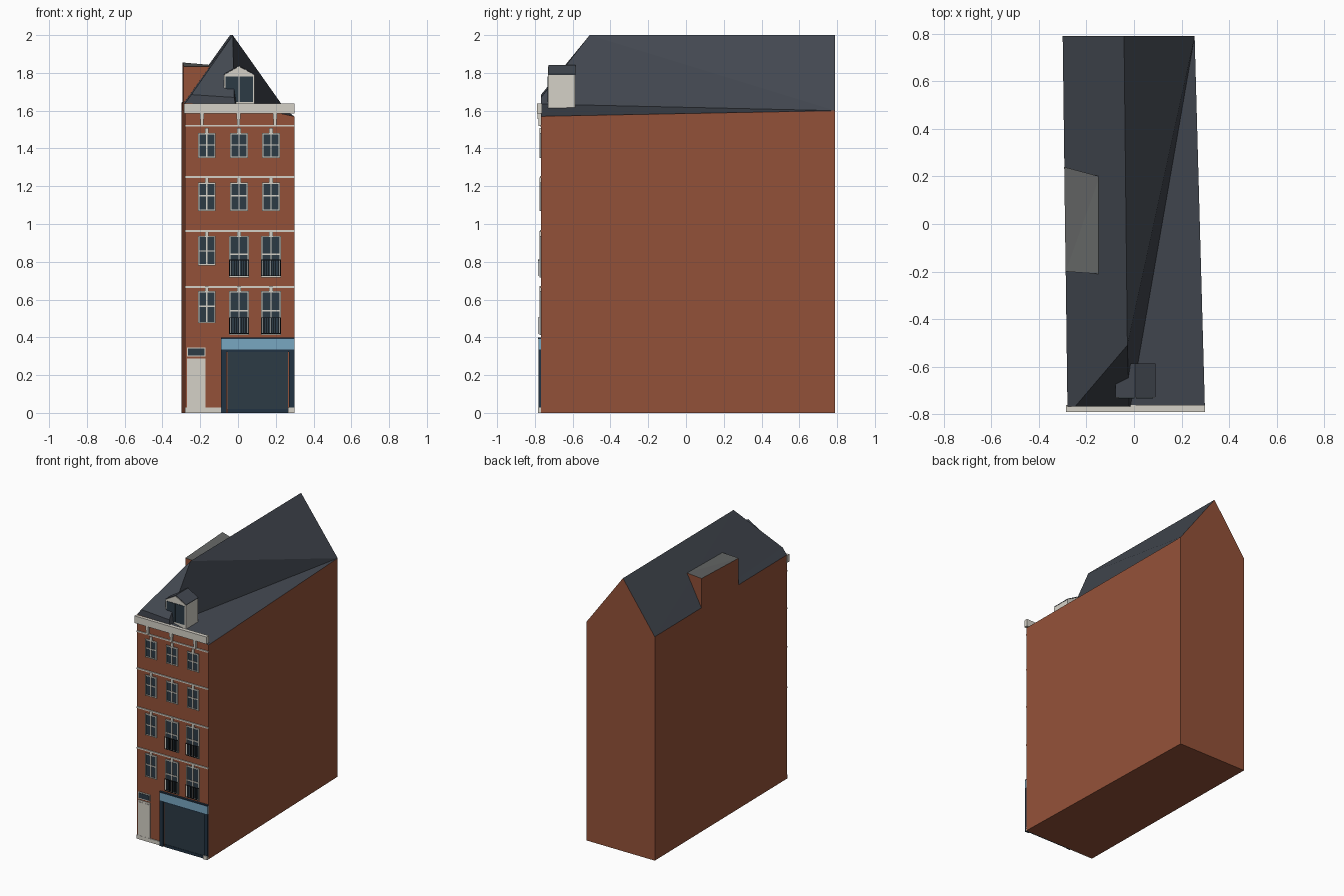
import bpy

if "Cube" in bpy.data.objects:
    bpy.data.objects.remove(bpy.data.objects["Cube"])


def material(name, rgb):
    m = bpy.data.materials.new(name)
    m.diffuse_color = [(c / 255) ** 2.2 for c in rgb] + [1]
    m.use_nodes = True
    m.node_tree.nodes["Principled BSDF"].inputs["Base Color"].default_value = m.diffuse_color
    return m


BRICK = material("brick", (146, 82, 59))
SLATE = material("slate", (69, 74, 82))
LEAD = material("lead", (100, 102, 101))
CREAM = material("cream", (212, 208, 198))
GLASS = material("glass", (48, 61, 71))
NAVY = material("navy", (38, 54, 68))
BLUE = material("blue", (120, 166, 192))
IRON = material("iron", (32, 35, 38))


def mesh(name, verts, faces, mat):
    me = bpy.data.meshes.new(name)
    me.from_pydata(verts, [], faces)
    me.materials.append(mat)
    ob = bpy.data.objects.new(name, me)
    bpy.context.collection.objects.link(ob)
    return ob


def boxes(name, mat, items):
    """One object made of boxes (x0, x1, y0, y1, z0, z1)."""
    verts, faces = [], []
    for x0, x1, y0, y1, z0, z1 in items:
        n = len(verts)
        verts += [(x, y, z) for z in (z0, z1)
                  for x, y in ((x0, y0), (x1, y0), (x1, y1), (x0, y1))]
        faces += [[n + i for i in f] for f in
                  ((3, 2, 1, 0), (4, 5, 6, 7), (0, 1, 5, 4),
                   (1, 2, 6, 5), (2, 3, 7, 6), (3, 0, 4, 7))]
    return mesh(name, verts, faces, mat)


def prism(name, mat, profile, y0, y1):
    """Extrude a counter-clockwise (x, z) profile along y."""
    n = len(profile)
    verts = [(x, y, z) for y in (y0, y1) for x, z in profile]
    faces = [list(range(n)), list(range(2 * n - 1, n - 1, -1))]
    faces += [[i, i + n, (i + 1) % n + n, (i + 1) % n] for i in range(n)]
    return mesh(name, verts, faces, mat)


# Main corners of the tapering shell
F, B = -0.767, 0.79
P = dict(
    fl=(-0.28, F, 0), fr=(0.298, F, 0), br=(0.255, B, 0), bl=(-0.30, B, 0),
    FL=(-0.28, F, 1.64), FR=(0.298, F, 1.57), BR=(0.255, B, 1.60),
    BL=(-0.30, B, 1.64), step_low=(-0.015, F, 1.635),
    step_top=(-0.02, F, 1.67), hip=(-0.247, F, 1.685),
    ridge_f=(-0.028, -0.51, 2.0), ridge_b=(-0.042, B, 2.0))


def shell(name, mat, *polys):
    keys = sorted({k for p in polys for k in p.split()})
    return mesh(name, [P[k] for k in keys],
                [[keys.index(k) for k in p.split()] for p in polys], mat)


# Brick walls and asymmetric hipped roof
shell("walls", BRICK, "bl br fr fl", "fl fr FR step_low FL",
      "fr br BR FR", "br bl BL ridge_b BR", "bl fl FL BL")
shell("main_roof", SLATE, "FL step_low step_top hip", "hip step_top ridge_f",
      "FR BR step_low", "step_low BR step_top", "step_top BR ridge_f",
      "BR ridge_b ridge_f", "BL FL hip", "BL hip ridge_f", "BL ridge_f ridge_b")

# Brick wall dormer on the left side with a lead flat roof
foot = [(-0.2875, -0.20, 1.835), (-0.148, -0.21, 1.835),
        (-0.145, 0.20, 1.842), (-0.2935, 0.24, 1.855)]
low = [(x, y, 1.60) for x, y, z in foot]
mesh("side_dormer_walls", low + foot,
     [(i, (i + 1) % 4, (i + 1) % 4 + 4, i + 4) for i in range(4)] + [(3, 2, 1, 0)], BRICK)
mesh("side_dormer_roof", foot, [(0, 1, 2), (0, 2, 3)], LEAD)

# Front roof dormer
prism("front_dormer", CREAM, [(-0.075, 1.60), (0.088, 1.60), (0.088, 1.79),
                              (0.005, 1.835), (-0.075, 1.79)], -0.73, -0.588)
prism("front_dormer_roof", SLATE, [(-0.077, 1.790), (0.005, 1.836), (0.090, 1.790),
                                   (0.090, 1.794), (0.005, 1.841), (-0.077, 1.794)],
      -0.727, -0.586)
boxes("front_dormer_glass", GLASS, [(-0.065, 0.003, -0.733, -0.72, 1.645, 1.782),
                                    (0.008, 0.079, -0.733, -0.72, 1.645, 1.782)])

# Cornice, brackets, string courses and plinth
boxes("cornice", CREAM, [(-0.285, 0.298, -0.79, F + 0.005, 1.585, 1.637)])
boxes("cornice_brackets", CREAM,
      [(x - s, x + s, -y, F, z, 1.59) for x in (-0.19, 0.003, 0.195)
       for s, y, z in ((0.011, 0.786, 1.555), (0.008, 0.780, 1.52))])
boxes("string_courses", CREAM,
      [(-0.28, 0.298, -0.774, F, z - 0.005, z + 0.005) for z in (0.667, 0.963, 1.248, 1.52)])
boxes("plinth", CREAM, [(-0.281, -0.09, -0.773, F, 0, 0.028),
                        (0.265, 0.298, -0.784, F, 0, 0.028)])

# Windows: bottom, top, crossbar height, column, half width
columns = (-0.165, 0.005, 0.175)
windows = [(1.35, 1.482, 1.418, x, 0.047) for x in columns]
windows += [(1.07, 1.22, 1.15, x, 0.047) for x in columns]
for top, short, tall, bar in ((0.937, 0.78, 0.718, 0.84), (0.645, 0.475, 0.412, 0.54)):
    windows.append((short, top, top - 0.08, columns[0], 0.047))
    windows += [(tall, top, bar, x, 0.052) for x in columns[1:]]

panes, bars, keys, rails = [], [], [], []
t = 0.007
for z0, z1, zc, x, w in windows:
    panes.append((x - w, x + w, -0.770, F, z0, z1))
    for c in (x - w + t / 2, x, x + w - t / 2):
        bars.append((c - t / 2, c + t / 2, -0.776, F, z0, z1))
    for c in (z0 + t / 2, zc, z1 - t / 2):
        bars.append((x - w, x + w, -0.775, F, c - t / 2, c + t / 2))
    keys.append((x - 0.01, x + 0.01, -0.775, F, z1, z1 + 0.026))
    if w > 0.05:  # balcony railing on the tall windows
        for z in (z0 + 0.008, z0 + 0.092):
            rails.append((x - w, x + w, -0.784, -0.781, z - 0.002, z + 0.002))
        for i in range(9):
            c = x - w + 0.002 + i * (2 * w - 0.004) / 8
            rails.append((c - 0.0015, c + 0.0015, -0.784, -0.781, z0 + 0.006, z0 + 0.094))
        for s in (-1, 1):
            c = x + s * (w - 0.002)
            rails.append((c - 0.002, c + 0.002, -0.784, F, z0 + 0.090, z0 + 0.094))
boxes("window_glass", GLASS, panes)
boxes("window_frames", CREAM, bars)
boxes("keystones", CREAM, keys)
boxes("balcony_railings", IRON, rails)

# Entrance door with transom light
boxes("door", CREAM, [(-0.27, -0.172, -0.772, F, 0.0, 0.288),
                      (-0.262, -0.224, -0.775, F, 0.03, 0.275),
                      (-0.218, -0.180, -0.775, F, 0.03, 0.275)])
boxes("transom_frame", CREAM, [(-0.27, -0.172, -0.772, F, 0.298, 0.347)])
boxes("transom_glass", GLASS, [(-0.264, -0.178, -0.774, F, 0.304, 0.341)])

# Shop front
boxes("shop_frame", NAVY, [(-0.09, -0.062, -0.780, F, 0, 0.335),
                           (0.270, 0.298, -0.780, F, 0, 0.335),
                           (-0.062, 0.270, -0.775, F, 0.322, 0.335),
                           (-0.055, 0.265, -0.775, F, 0, 0.02)])
boxes("shop_glass", GLASS, [(-0.055, 0.265, -0.772, F, 0.015, 0.325)])
boxes("shop_fascia", BLUE, [(-0.09, 0.298, -0.781, F, 0.335, 0.392)])
boxes("fascia_cap", NAVY, [(-0.09, 0.298, -0.783, F, 0.392, 0.40)])
